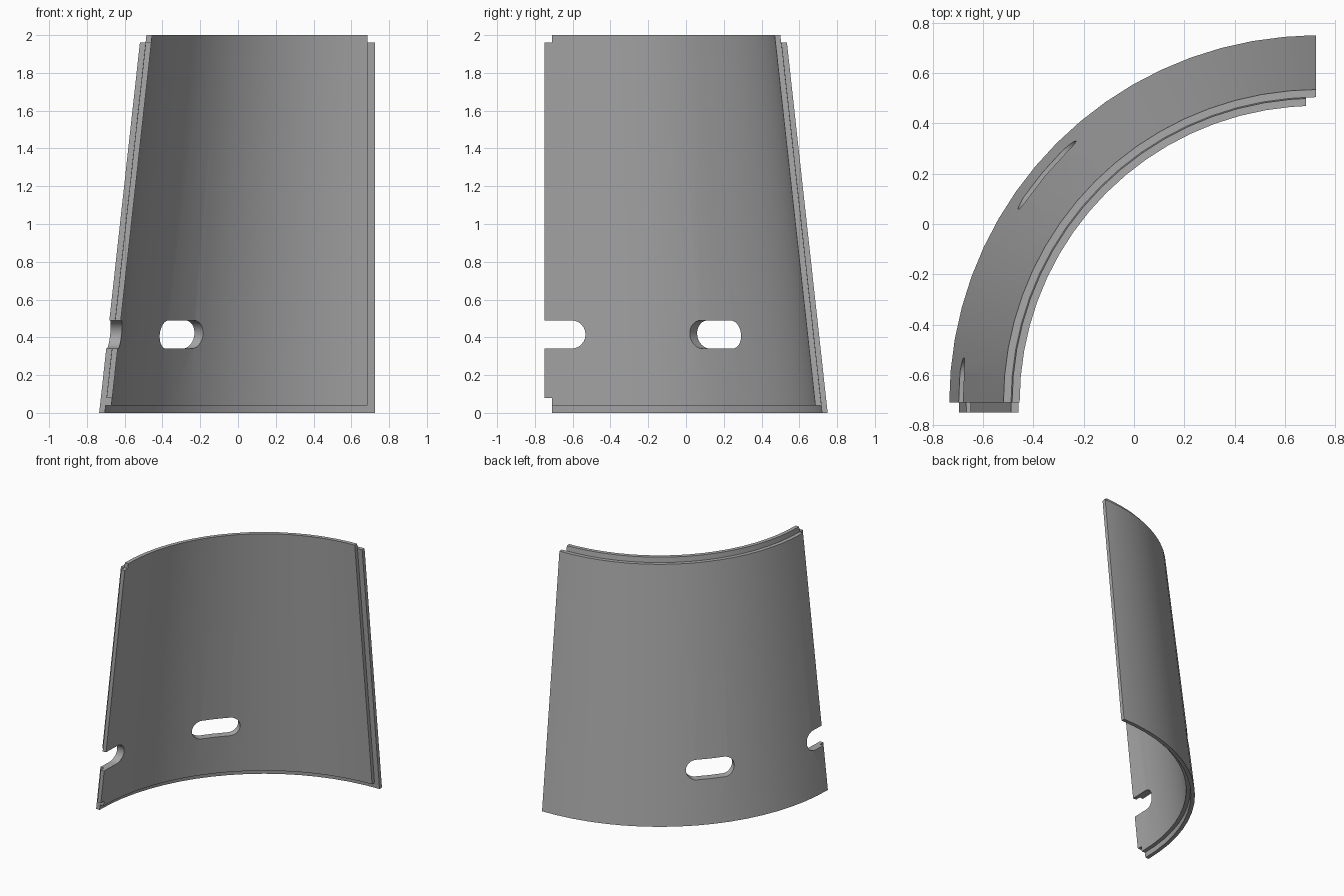
import bpy, bmesh, math
from mathutils import Vector, Matrix

if "Cube" in bpy.data.objects:
    bpy.data.objects.remove(bpy.data.objects["Cube"])

CX, CY = 0.725, -0.71          # cone axis
LIP = 0.04                     # rabbet width on every edge
TAPER = 0.11                   # radius lost per unit of height
RADII = [1.40, 1.43, 1.46]     # inner skin, joint, outer skin at z = 0
LEVELS = [0, LIP, 0.08, 2 - LIP, 2]
SEGS = 18

grey = bpy.data.materials.new("plain grey")
grey.diffuse_color = (0.4, 0.4, 0.4, 1)
grey.use_nodes = True
grey.node_tree.nodes["Principled BSDF"].inputs["Base Color"].default_value = grey.diffuse_color


def point(i, j, k):
    """Lattice point: i around the arc, j through the wall, k up."""
    z = LEVELS[k]
    r = RADII[j] - TAPER * z
    if i == 0:
        a = -math.asin(LIP / r)
    elif i == SEGS + 1:
        a = math.acos(LIP / r)
    elif i == SEGS + 2:
        a = math.pi / 2
    else:
        a = (i - 1) * math.pi / 2 / SEGS
    return Vector((CX - r * math.cos(a), CY + r * math.sin(a), z))


def filled(i, j, k):
    """Which wall cells are solid: outer skin, or inner skin shifted by the lip."""
    if not (0 <= i <= SEGS + 1 and 0 <= j <= 1 and 0 <= k <= 3):
        return False
    if j == 1:
        return i >= 1 and k <= 2
    if i == 0:
        return k == 2
    return i <= SEGS and k >= 1


# Curved, tapered wall panel with stepped edges
bm = bmesh.new()
verts = {}


def vert(key):
    if key not in verts:
        verts[key] = bm.verts.new(point(*key))
    return verts[key]


for i in range(SEGS + 2):
    for j in range(2):
        for k in range(4):
            if not filled(i, j, k):
                continue
            for axis in range(3):
                for side in (0, 1):
                    near = [i, j, k]
                    near[axis] += 1 if side else -1
                    if filled(*near):
                        continue
                    loop = []
                    for u, v in ((0, 0), (1, 0), (1, 1), (0, 1)):
                        key = [i, j, k]
                        key[axis] += side
                        key[(axis + 1) % 3] += u
                        key[(axis + 2) % 3] += v
                        loop.append(vert(tuple(key)))
                    bm.faces.new(loop)
bmesh.ops.recalc_face_normals(bm, faces=bm.faces)
mesh = bpy.data.meshes.new("wall_panel")
bm.to_mesh(mesh)
bm.free()
panel = bpy.data.objects.new("wall_panel", mesh)
bpy.context.collection.objects.link(panel)
mesh.materials.append(grey)


def slot_cutter(name, angle):
    """Round-ended bar pointing outward from the axis at the given angle."""
    r, half, n = 0.075, 0.178, 12
    ring = []
    for s in (1, -1):
        for m in range(n + 1):
            t = -math.pi / 2 + math.pi * m / n
            ring.append((s * (half - r + r * math.cos(t)), s * r * math.sin(t)))
    b = bmesh.new()
    face = b.faces.new([b.verts.new((-1.7, y, z)) for y, z in ring])
    out = bmesh.ops.extrude_face_region(b, geom=[face])
    bmesh.ops.translate(b, vec=(0.7, 0, 0),
                        verts=[g for g in out["geom"] if isinstance(g, bmesh.types.BMVert)])
    bmesh.ops.recalc_face_normals(b, faces=b.faces)
    b.transform(Matrix.Translation((CX, CY, 0.415)) @ Matrix.Rotation(-angle, 4, 'Z'))
    me = bpy.data.meshes.new(name)
    b.to_mesh(me)
    b.free()
    me.materials.append(grey)
    ob = bpy.data.objects.new(name, me)
    bpy.context.collection.objects.link(ob)
    ob.hide_render = True
    return ob


# Full slot in the wall and half slot on the tabbed edge
cutters = [slot_cutter("slot_cutter", math.radians(40.2)),
           slot_cutter("edge_slot_cutter", 0)]
bpy.context.view_layer.objects.active = panel
panel.select_set(True)
for c in cutters:
    mod = panel.modifiers.new(c.name, 'BOOLEAN')
    mod.operation = 'DIFFERENCE'
    mod.solver = 'EXACT'
    mod.object = c
    bpy.ops.object.modifier_apply(modifier=mod.name)
for c in cutters:
    bpy.data.objects.remove(c)
bpy.ops.object.shade_smooth_by_angle(angle=math.radians(30))
